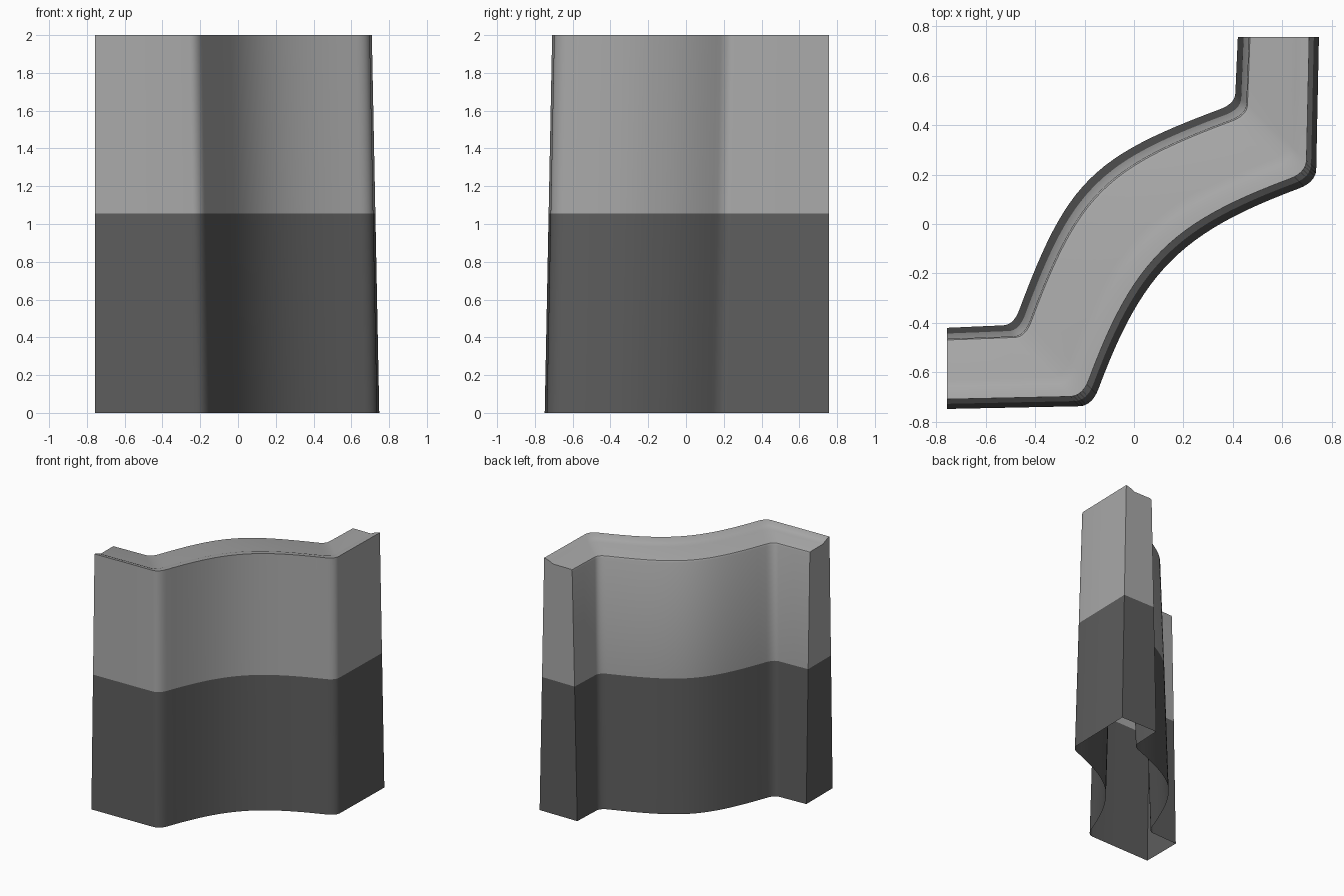
import bpy
from mathutils import Vector
from mathutils.geometry import interpolate_bezier

cube = bpy.data.objects.get("Cube")
if cube:
    bpy.data.objects.remove(cube)


def material(name, value):
    mat = bpy.data.materials.new(name)
    mat.use_nodes = True
    colour = (value, value, value, 1)
    mat.diffuse_color = colour
    mat.node_tree.nodes["Principled BSDF"].inputs["Base Color"].default_value = colour
    return mat


def outline(end, bend, tip, start, pull):
    """Ground line of one wall face: straight, rounded bend, long arc, then its mirror."""
    flip = lambda p: Vector((-p.y, -p.x))
    end, bend, tip, start = map(Vector, (end, bend, tip, start))
    along = Vector((0.35, 0.94))
    corner = interpolate_bezier(bend, bend.lerp(tip, 0.65), start.lerp(tip, 0.65), start, 8)
    handle = start + along * pull
    arc = interpolate_bezier(start, handle, flip(handle), flip(start), 25)
    half = [end, end.lerp(bend, 0.5)] + corner[:-1]
    return half + arc + [flip(p) for p in reversed(half)]


outer = outline((-0.756, -0.748), (-0.22, -0.737), (-0.17, -0.735), (-0.145, -0.67), 0.51)
inner = outline((-0.756, -0.42), (-0.53, -0.41), (-0.488, -0.41), (-0.465, -0.35), 0.555)

# Cross-section: share of the way from outer to inner face, and height
BAND = 1.055
section = [(0, 0), (0.063, BAND), (0.12, 2), (0.2, 1.995), (0.28, 1.985), (0.36, 1.972),
           (0.83, 1.972), (0.85, 1.968), (0.865, 1.955), (0.93, BAND), (1, 0)]
n = len(section)

verts, faces = [], []
for a, b in zip(outer, inner):
    for share, z in section:
        p = a.lerp(b, share)
        verts.append((p.x, p.y, z))

# Wall sides and top, open underneath
for i in range(len(outer) - 1):
    for j in range(n - 1):
        k = i * n + j
        faces.append((k, k + n, k + n + 1, k + 1))

# End caps, split at the colour line
last = (len(outer) - 1) * n
faces.append((0, 1, n - 2, n - 1))
faces.append(tuple(range(1, n - 1)))
faces.append(tuple(last + k for k in (n - 1, n - 2, 1, 0)))
faces.append(tuple(last + k for k in range(n - 2, 0, -1)))

mesh = bpy.data.meshes.new("curved_wall")
mesh.from_pydata(verts, [], faces)
mesh.materials.append(material("light_grey", 0.4))
mesh.materials.append(material("dark_grey", 0.11))
for face in mesh.polygons:
    face.material_index = 1 if face.center.z < BAND else 0

wall = bpy.data.objects.new("curved_wall", mesh)
bpy.context.collection.objects.link(wall)
bpy.context.view_layer.objects.active = wall
wall.select_set(True)
bpy.ops.object.shade_smooth_by_angle(angle=0.6)
